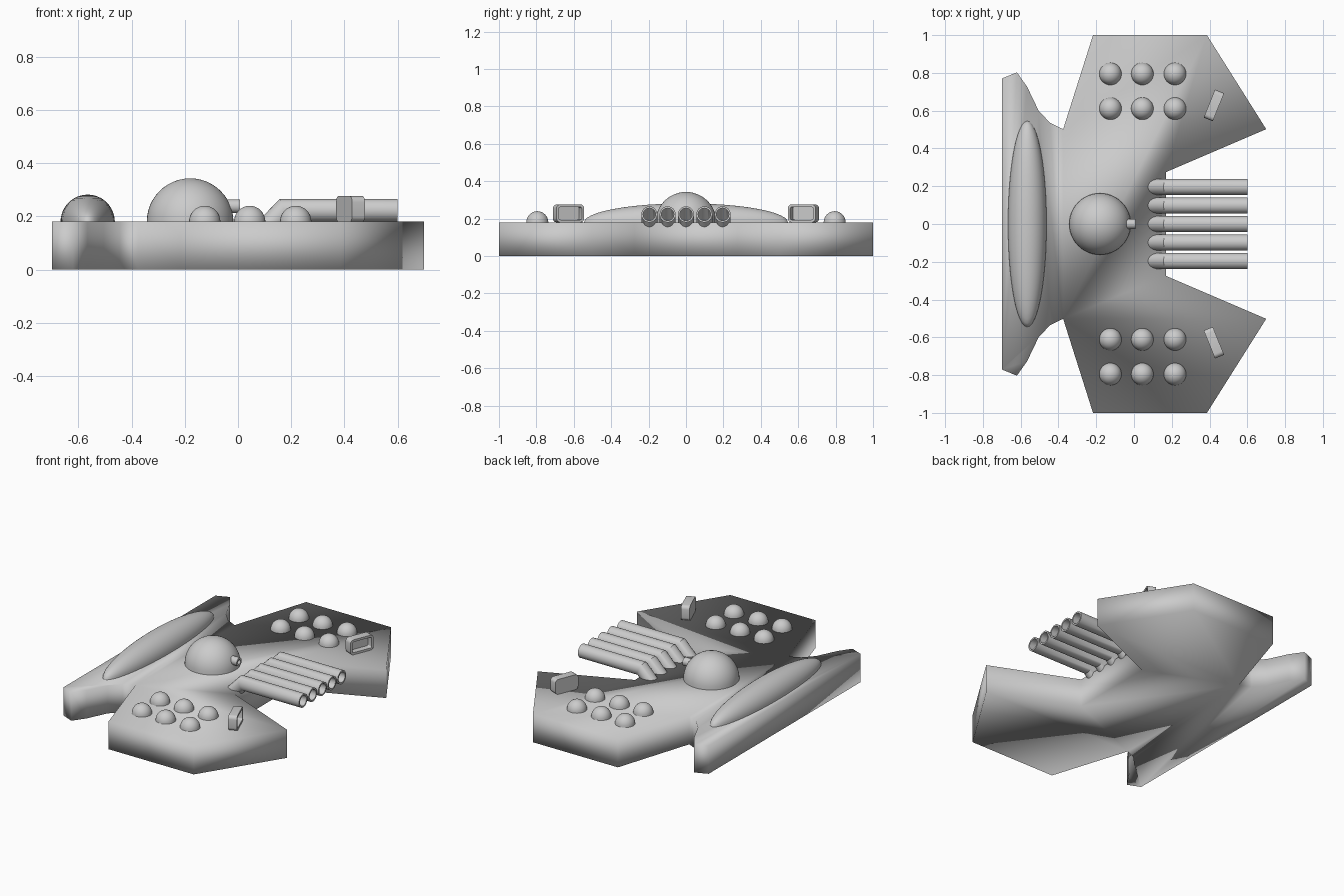
import bpy, bmesh
from math import pi, sin, cos, radians, atan2
from mathutils import Matrix, Vector

if "Cube" in bpy.data.objects:
    bpy.data.objects.remove(bpy.data.objects["Cube"])

DECK = 0.18


def finish(bm, name, angle=None):
    bmesh.ops.recalc_face_normals(bm, faces=bm.faces)
    mesh = bpy.data.meshes.new(name)
    bm.to_mesh(mesh)
    bm.free()
    obj = bpy.data.objects.new(name, mesh)
    bpy.context.collection.objects.link(obj)
    for p in mesh.polygons:
        p.use_smooth = True
    if angle:
        bpy.ops.object.select_all(action='DESELECT')
        obj.select_set(True)
        bpy.context.view_layer.objects.active = obj
        bpy.ops.object.shade_smooth_by_angle(angle=radians(angle))
    return obj


def prism(outline, z0, z1):
    bm = bmesh.new()
    face = bm.faces.new([bm.verts.new((x, y, z0)) for x, y in outline])
    top = bmesh.ops.extrude_face_region(bm, geom=[face], use_keep_orig=True)
    verts = [v for v in top["geom"] if isinstance(v, bmesh.types.BMVert)]
    bmesh.ops.translate(bm, verts=verts, vec=(0, 0, z1 - z0))
    return bm


def dome(name, x, y, rx, ry, rz, seg=32):
    # upper half of an ellipsoid resting on the deck
    bm = bmesh.new()
    bmesh.ops.create_uvsphere(bm, u_segments=seg, v_segments=seg // 2, radius=1)
    bmesh.ops.delete(bm, geom=[v for v in bm.verts if v.co.z < -0.01], context='VERTS')
    bm.transform(Matrix.Translation((x, y, DECK)) @ Matrix.Diagonal((rx, ry, rz, 1)))
    finish(bm, name, 60)


def pipe(name, y, path, r_out, r_in, seg=24):
    # hollow pipe along a path in the x-z plane, with mitred bends
    bm = bmesh.new()
    pts = [Vector((p[0], 0, p[1])) for p in path]
    rings = []
    for r in (r_out, r_in):
        row = []
        for i, p in enumerate(pts):
            a = (p - pts[i - 1]).normalized() if i else (pts[1] - p).normalized()
            b = (pts[i + 1] - p).normalized() if i < len(pts) - 1 else a
            t = (a + b).normalized()
            n = Vector((-t.z, 0, t.x)) / t.dot(a)
            row.append([bm.verts.new(p + Vector((0, y, 0)) + r * (
                n * cos(2 * pi * k / seg) + Vector((0, sin(2 * pi * k / seg), 0))))
                for k in range(seg)])
        rings += row if r == r_out else row[::-1]
    for a, b in zip(rings, rings[1:] + rings[:1]):
        for k in range(seg):
            j = (k + 1) % seg
            bm.faces.new((a[k], a[j], b[j], b[k]))
    finish(bm, name, 30)


# Hull: one mirrored plan outline, raised to deck height
half = [(-0.70, 0.77), (-0.62, 0.803), (-0.566, 0.727), (-0.505, 0.60), (-0.444, 0.535),
        (-0.375, 0.502), (-0.217, 1.0), (0.386, 1.0), (0.70, 0.502), (0.17, 0.275)]
finish(prism(half + [(x, -y) for x, y in reversed(half)], 0, DECK), "hull")

# Central turret dome with its short barrel
dome("turret_dome", -0.18, 0, 0.163, 0.163, 0.163, 48)
pipe("turret_barrel", 0, [(-0.06, 0.238), (0.008, 0.238)], 0.026, 0.014)

# Long blister along the cross-wing
dome("wing_blister", -0.565, 0, 0.102, 0.545, 0.102, 48)

# Small domes, two rows of three on each wing
for side in (1, -1):
    for y in (0.611, 0.795):
        for x in (-0.125, 0.044, 0.217):
            dome("small_dome", x, side * y, 0.059, 0.059, 0.06)

# Bent exhaust pipes over the rear notch
for i in range(-2, 3):
    pipe("exhaust_pipe", i * 0.098, [(0.10, 0.145), (0.175, 0.223), (0.60, 0.223)], 0.043, 0.033)

# Angled rounded nozzle boxes, open on the outward-facing side
for side in (1, -1):
    L, H, R = 0.16, 0.096, 0.022
    outline = []
    for sx, sy, a0 in ((1, 1, 0), (-1, 1, 90), (-1, -1, 180), (1, -1, 270)):
        for k in range(5):
            a = radians(a0 + k * 22.5)
            outline.append((sx * (L / 2 - R) + R * cos(a), sy * (H / 2 - R) + R * sin(a)))
    bm = prism(outline, -0.026, 0.026)
    bm.normal_update()
    front = [f for f in bm.faces if all(v.co.z > 0 for v in f.verts)]
    bmesh.ops.inset_region(bm, faces=front, thickness=0.014, use_even_offset=True)
    well = bmesh.ops.extrude_face_region(bm, geom=front)
    bmesh.ops.delete(bm, geom=[f for f in front if f.is_valid], context='FACES_ONLY')
    bmesh.ops.translate(bm, vec=(0, 0, -0.038),
                        verts=[v for v in well["geom"] if isinstance(v, bmesh.types.BMVert)])
    # local x -> world y, local y -> up, local z -> world x
    axes = Matrix(((0, 0, 1, 0), (1, 0, 0, 0), (0, 1, 0, 0), (0, 0, 0, 1)))
    bm.transform(Matrix.Translation((0.423, side * 0.628, DECK + H / 2)) @
                 Matrix.Rotation(radians(-22 * side), 4, 'Z') @ axes)
    finish(bm, "nozzle_box", 30)
